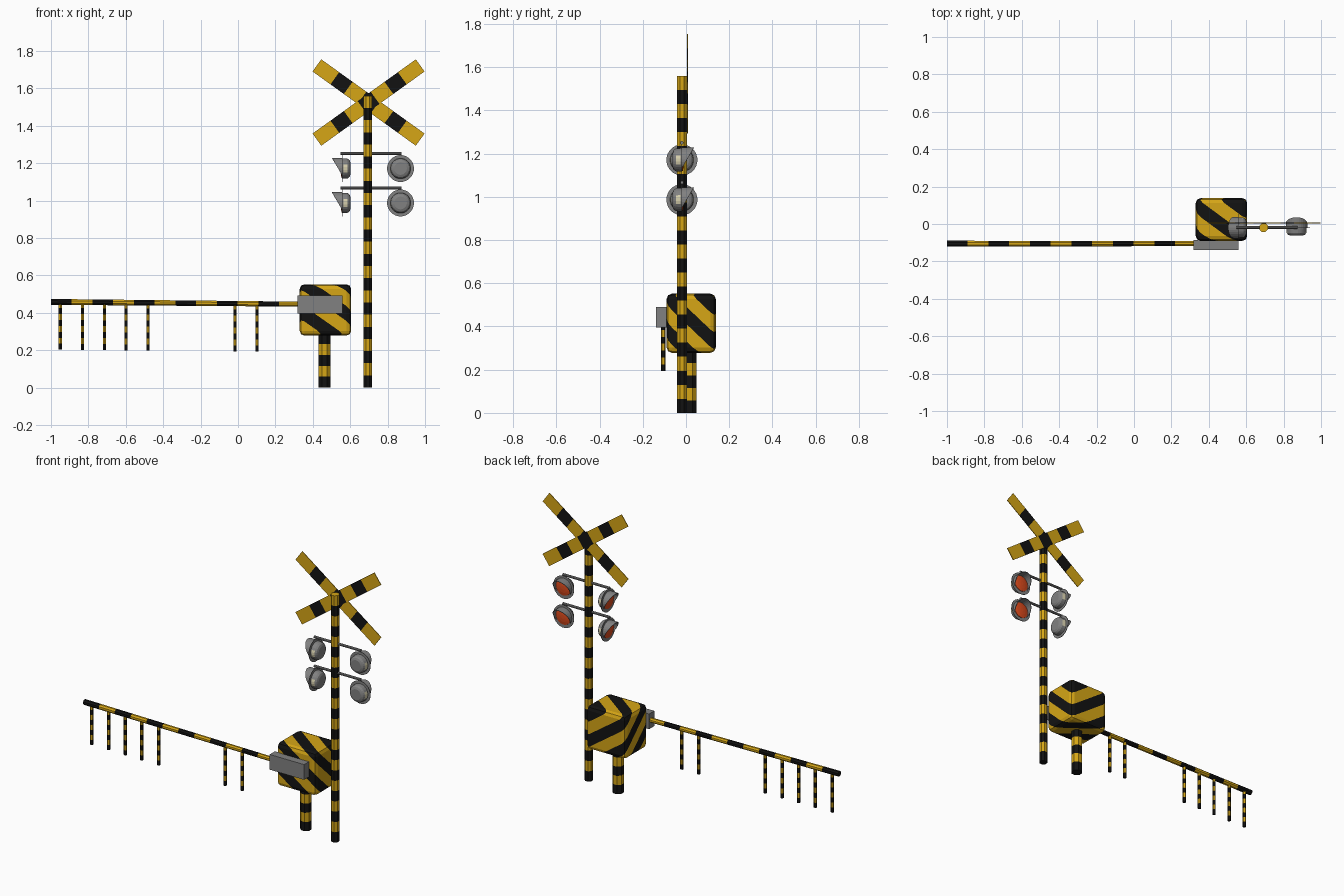
import bpy, bmesh, math
from mathutils import Vector, Matrix

if "Cube" in bpy.data.objects:
    bpy.data.objects.remove(bpy.data.objects["Cube"])


def material(name, rgb):
    m = bpy.data.materials.new(name)
    m.diffuse_color = (*rgb, 1)
    m.use_nodes = True
    m.node_tree.nodes["Principled BSDF"].inputs["Base Color"].default_value = m.diffuse_color
    return m


BLACK = material("black", (0.006, 0.006, 0.006))
YELLOW = material("yellow", (0.67, 0.38, 0.008))
GREY = material("grey", (0.22, 0.22, 0.22))
RED = material("signal red", (0.72, 0.07, 0.012))
PALE = material("pale glass", (0.68, 0.63, 0.42))


def finish(name, bm, mats, matrix=Matrix(), normals=True):
    if normals:
        bmesh.ops.recalc_face_normals(bm, faces=bm.faces)
    me = bpy.data.meshes.new(name)
    bm.to_mesh(me)
    bm.free()
    for m in mats:
        me.materials.append(m)
    ob = bpy.data.objects.new(name, me)
    ob.matrix_world = matrix
    bpy.context.collection.objects.link(ob)
    return ob


def polygon(r, n):
    return [(r * math.cos(2 * math.pi * (i + .5) / n),
             r * math.sin(2 * math.pi * (i + .5) / n)) for i in range(n)]


def loft(bm, rings, mat_rule=lambda ring, seg: 0, cap=(0, 0)):
    """Skin closed rings, with end caps."""
    vs = [[bm.verts.new(p) for p in ring] for ring in rings]
    n = len(vs[0])
    for k in range(len(vs) - 1):
        for i in range(n):
            j = (i + 1) % n
            f = bm.faces.new((vs[k][i], vs[k][j], vs[k + 1][j], vs[k + 1][i]))
            f.material_index = mat_rule(k, i)
    bm.faces.new(vs[0][::-1]).material_index = cap[0]
    bm.faces.new(vs[-1]).material_index = cap[1]


def striped_bar(name, p0, p1, profile, cuts, first=0, end_scale=1.0):
    """Sweep a profile from p0 to p1; colours alternate at the cuts (0..1)."""
    p0, p1 = Vector(p0), Vector(p1)
    d = p1 - p0
    bm = bmesh.new()
    rings = []
    for t in cuts:
        s = 1 + (end_scale - 1) * t
        rings.append([(x * s, y * s, t * d.length) for x, y in profile])
    loft(bm, rings, lambda k, i: (k + first) % 2,
         (first, (len(cuts) - 2 + first) % 2))
    mat = Matrix.Translation(p0) @ d.to_track_quat('Z', 'Y').to_matrix().to_4x4()
    return finish(name, bm, [BLACK, YELLOW], mat)


def even(n):
    return [i / n for i in range(n + 1)]


def box(name, lo, hi, mats, bevel=0, segments=2):
    bm = bmesh.new()
    bmesh.ops.create_cube(bm, size=1)
    for v in bm.verts:
        v.co = [(a + b) / 2 + c * (b - a) for a, b, c in zip(lo, hi, v.co)]
    if bevel:
        bmesh.ops.bevel(bm, geom=bm.edges[:], offset=bevel, segments=segments,
                        profile=0.5, affect='EDGES')
    return bm


# Main post and the stubby leg under the machine box
striped_bar("signal_post", (.693, -.019, 0), (.693, -.019, 1.56), polygon(.025, 8), even(24))
striped_bar("box_leg", (.4625, .018, 0), (.4625, .018, .29), polygon(.034, 8), even(5))

# Crossed warning boards, thin plates behind the post
HALF, ANG = .34, math.radians(35.7)
marks = [-HALF, -.222, -.134, -.043, .043, .134, .222, HALF]
for side, y in ((1, .006), (-1, .007)):
    c = Vector((.698, y, 1.524))
    d = Vector((math.cos(ANG) * side, 0, math.sin(ANG))) * HALF
    plate = [(-.002, -.04), (.002, -.04), (.002, .04), (-.002, .04)]
    striped_bar("cross_board", c - d, c + d, plate,
                [(m + HALF) / (2 * HALF) for m in marks], first=1)

# Machine box with diagonal stripes cut by slanted planes
bm = box("machine_box", (.33, -.09, .278), (.605, .138, .552), [], .025)
normal = Vector((.7, .95, 1))
PERIOD, CENTRE = .16, .7165


def stripe_pos(p):
    return (normal.dot(p) - CENTRE) / PERIOD + .25


for k in range(-8, 12):
    value = (k / 2 - .25) * PERIOD + CENTRE
    bmesh.ops.bisect_plane(bm, geom=bm.verts[:] + bm.edges[:] + bm.faces[:],
                           plane_co=normal * value / normal.length_squared,
                           plane_no=normal)
for f in bm.faces:
    f.material_index = 0 if stripe_pos(f.calc_center_median()) % 1 < .5 else 1
finish("machine_box", bm, [BLACK, YELLOW])

# Grey arm clamp
finish("arm_clamp", box("arm_clamp", (.318, -.138, .395), (.559, -.085, .491), []), [GREY])

# Barrier arm and its hanging rods
striped_bar("barrier_arm", (-1, -.105, .458), (.33, -.105, .446), polygon(.017, 8),
            even(12), end_scale=.85)
for x in (-.95, -.832, -.714, -.599, -.481, -.016, .102):
    top = .458 - .012 * (x + 1) / 1.33
    striped_bar("hanging_rod", (x, -.105, top - .255), (x, -.105, top), polygon(.010, 6), even(8))


# Signal lamp, built facing +y
def lamp(loc, turn):
    mat = Matrix.Translation(loc) @ Matrix.Rotation(turn, 4, 'Z')
    n = 24

    def ring(r, y):
        return [(r * math.cos(2 * math.pi * (i + .5) / n), y,
                 r * math.sin(2 * math.pi * (i + .5) / n)) for i in range(n)]

    # Round backing plate
    bm = bmesh.new()
    loft(bm, [ring(.072, -.002), ring(.072, .001)])
    finish("lamp_plate", bm, [GREY], mat)

    # Rounded housing behind, with a pale window on each side
    def window(k, i):
        a = 2 * math.pi * (i + 1) / n
        return 1 if k == 1 and abs(math.sin(a)) < .4 else 0
    bm = bmesh.new()
    loft(bm, [ring(.055, 0), ring(.055, -.006), ring(.053, -.028),
              ring(.046, -.038), ring(.034, -.043)], window)
    finish("lamp_housing", bm, [GREY, PALE], mat)

    # Slightly domed red lens
    bm = bmesh.new()
    loft(bm, [ring(.051, .0005), ring(.051, .004), ring(.032, .008), ring(.012, .010)])
    finish("lamp_lens", bm, [RED], mat)

    # Hood: a tube cut away on a slant
    bm = bmesh.new()
    rows = []
    for i in range(21):
        a = math.radians(-35 + 250 * i / 20)
        length = .004 + .051 * max(0, (math.sin(a) + .57) / 1.57)
        x, z = .056 * math.cos(a), .056 * math.sin(a)
        rows.append((bm.verts.new((x, 0, z)), bm.verts.new((x, length, z))))
    for a, b in zip(rows, rows[1:]):
        bm.faces.new((a[0], a[1], b[1], b[0]))
    hood = finish("lamp_hood", bm, [GREY], mat)
    mod = hood.modifiers.new("thickness", 'SOLIDIFY')
    mod.thickness = .003
    mod.offset = 0


# Two rows of lamps, each under a cross bar
for z in (1.251, 1.067):
    bm = bmesh.new()
    loft(bm, [[(x, p[0] - .019, p[1] + z) for p in polygon(.008, 8)] for x in (.548, .874)])
    finish("lamp_bar", bm, [GREY])
    lamp((.869, -.019, z - .08), 0)
    lamp((.558, -.019, z - .08), math.pi / 2)
